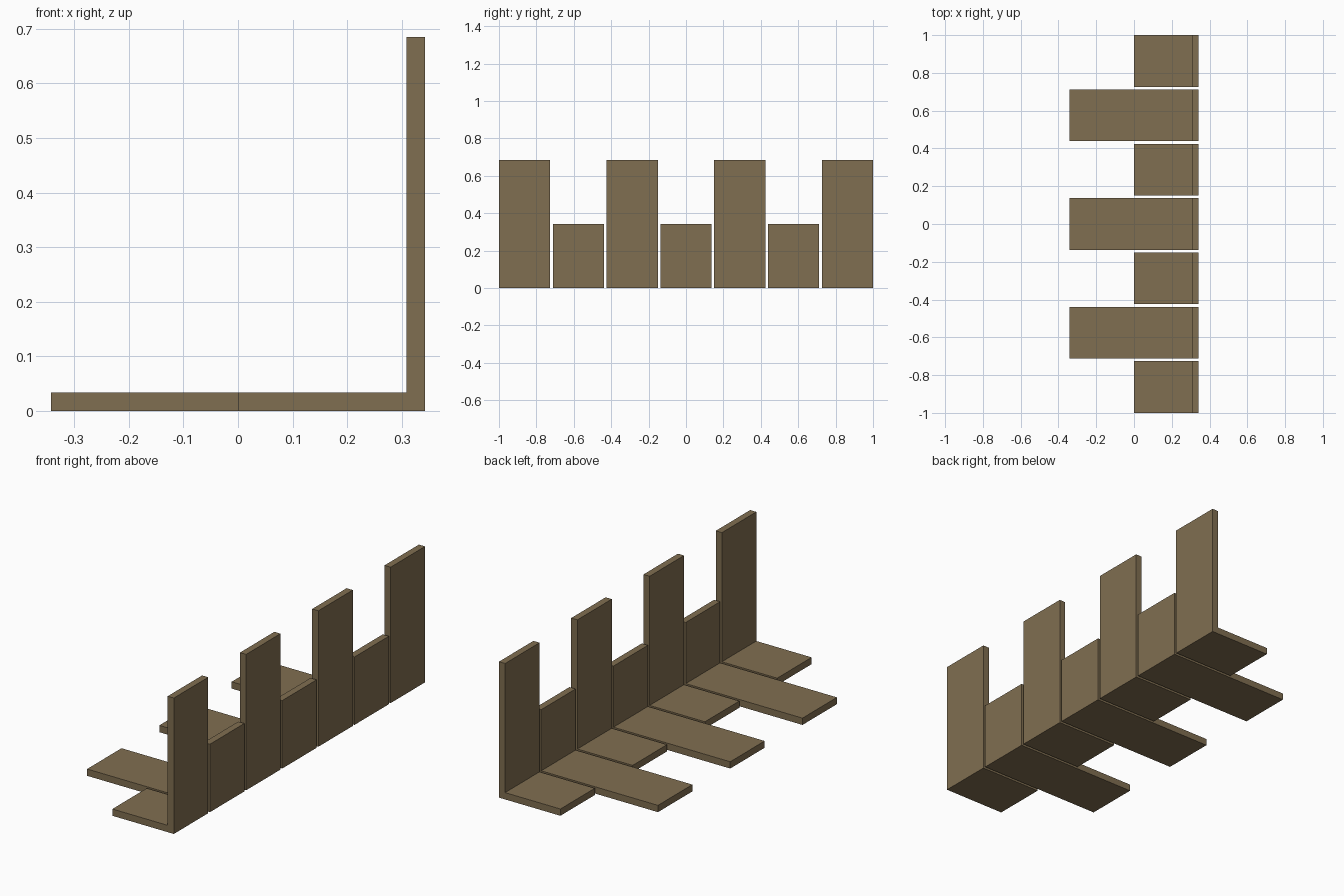
import bpy
import bmesh

cube = bpy.data.objects.get("Cube")
if cube:
    bpy.data.objects.remove(cube, do_unlink=True)

GAP = 2 / 146            # slit between neighbouring brackets
WIDTH = 20 * GAP
THICK = 2.5 * GAP
BACK = 25 * GAP          # outer face of the upright walls
COUNT = 7

wood = bpy.data.materials.new("brown_wood")
wood.use_nodes = True
colour = (0.216, 0.156, 0.082, 1)
wood.diffuse_color = colour
wood.node_tree.nodes["Principled BSDF"].inputs["Base Color"].default_value = colour


def l_bracket(name, y, foot, height):
    """Extrude an L-shaped profile along y."""
    inner = BACK - THICK
    profile = [(BACK - foot, 0), (BACK, 0), (BACK, height),
               (inner, height), (inner, THICK), (BACK - foot, THICK)]
    bm = bmesh.new()
    face = bm.faces.new([bm.verts.new((x, y, z)) for x, z in profile])
    grown = bmesh.ops.extrude_face_region(bm, geom=[face])
    verts = [v for v in grown["geom"] if isinstance(v, bmesh.types.BMVert)]
    bmesh.ops.translate(bm, verts=verts, vec=(0, WIDTH, 0))
    bmesh.ops.recalc_face_normals(bm, faces=bm.faces)
    mesh = bpy.data.meshes.new(name)
    bm.to_mesh(mesh)
    bm.free()
    mesh.materials.append(wood)
    bpy.context.collection.objects.link(bpy.data.objects.new(name, mesh))


# Alternate tall brackets on short feet with low brackets on long feet
for i in range(COUNT):
    y = -1 + i * (WIDTH + GAP)
    if i % 2 == 0:
        l_bracket(f"tall_bracket_{i + 1}", y, BACK, 2 * BACK)
    else:
        l_bracket(f"low_bracket_{i + 1}", y, 2 * BACK, BACK)
